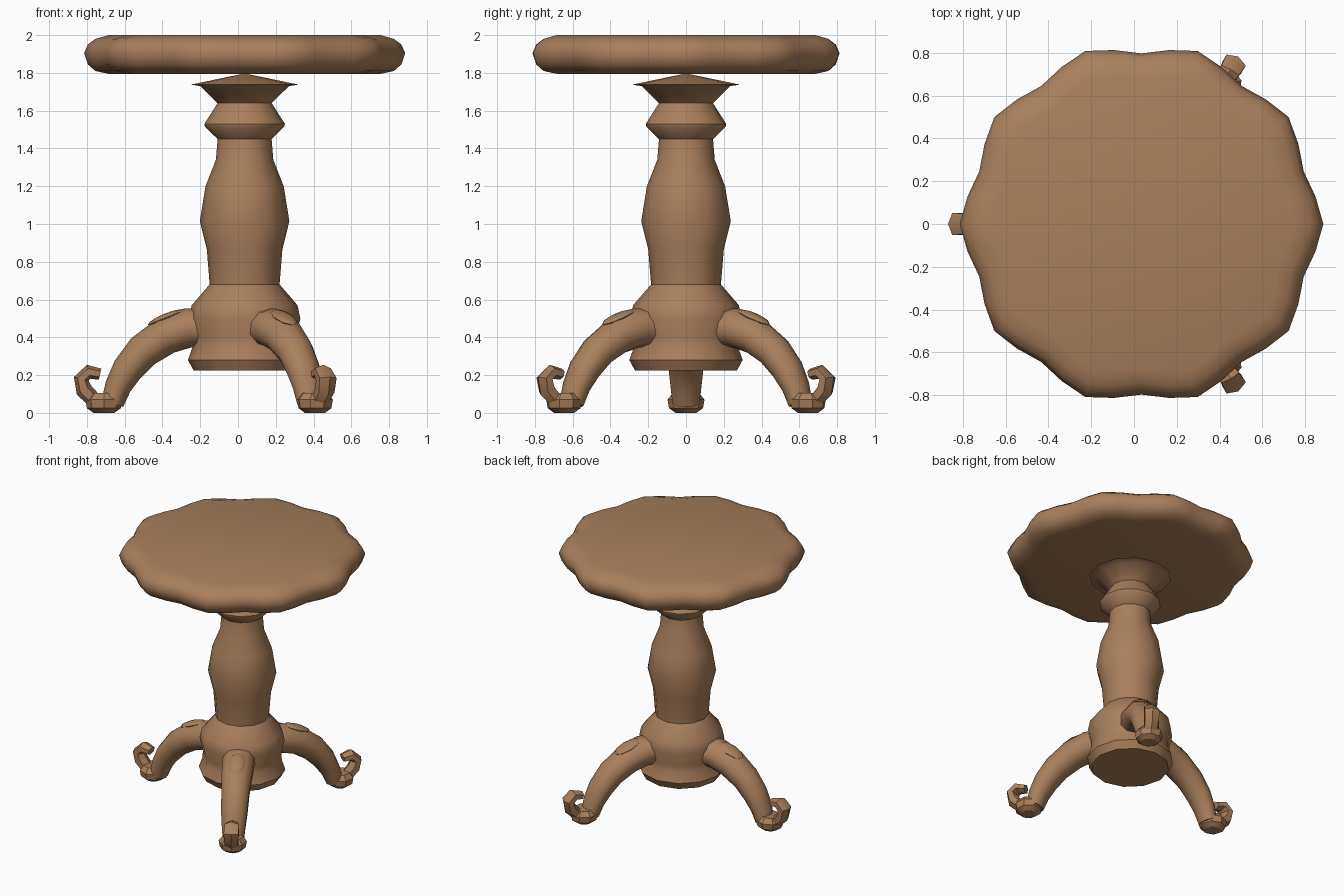
import bpy, bmesh, math
from mathutils import Vector, Matrix

if "Cube" in bpy.data.objects:
    bpy.data.objects.remove(bpy.data.objects["Cube"])

AXIS = Vector((0.035, 0, 0))   # column centre

wood = bpy.data.materials.new("warm wood")
wood.diffuse_color = (0.40, 0.215, 0.105, 1)
wood.use_nodes = True
wood.node_tree.nodes["Principled BSDF"].inputs["Base Color"].default_value = wood.diffuse_color


def finish(name, bm, matrix, angle):
    """Turn a bmesh into a smooth shaded object."""
    bmesh.ops.recalc_face_normals(bm, faces=bm.faces)
    me = bpy.data.meshes.new(name)
    bm.to_mesh(me)
    bm.free()
    me.materials.append(wood)
    ob = bpy.data.objects.new(name, me)
    bpy.context.collection.objects.link(ob)
    me.transform(matrix)
    bpy.ops.object.select_all(action='DESELECT')
    ob.select_set(True)
    bpy.context.view_layer.objects.active = ob
    bpy.ops.object.shade_smooth_by_angle(angle=math.radians(angle))
    return ob


def skin(rings):
    """Join equal rings of points into a closed, capped surface."""
    bm = bmesh.new()
    loops = [[bm.verts.new(p) for p in ring] for ring in rings]
    n = len(loops[0])
    for a, b in zip(loops, loops[1:]):
        for i in range(n):
            j = (i + 1) % n
            bm.faces.new((a[i], a[j], b[j], b[i]))
    bm.faces.new(loops[0])
    bm.faces.new(loops[-1])
    return bm


def tube(path, sides):
    """Bent limb in the xz plane: each point is (x, z, in-plane radius, side radius)."""
    rings = []
    for k, (x, z, ri, rs) in enumerate(path):
        p, q = path[max(k - 1, 0)], path[min(k + 1, len(path) - 1)]
        t = Vector((q[0] - p[0], 0, q[1] - p[1])).normalized()
        nrm = Vector((-t.z, 0, t.x))
        rings.append([Vector((x, 0, z)) + nrm * (ri * math.cos(a)) + Vector((0, rs * math.sin(a), 0))
                      for a in (2 * math.pi * i / sides for i in range(sides))])
    return skin(rings)


# Scalloped table top: ten lobes, rounded rim
lobe = (0.85, 0.823, 0.797, 0.823)
rim = [(0.13, 1.795), (0.06, 1.81), (0.02, 1.845), (0, 1.905),
       (0.02, 1.95), (0.06, 1.98), (0.13, 2.0)]
rings = []
for inset, z in rim:
    ring = []
    for i in range(40):
        a = math.radians(9 * i)
        r = lobe[i % 4] - inset
        ring.append((r * math.cos(a), r * math.sin(a), z))
    rings.append(ring)
finish("table_top", skin(rings), Matrix.Translation(AXIS), 50)

# Turned column
profile = [(0.27, 0.225), (0.30, 0.28), (0.275, 0.35), (0.272, 0.40), (0.295, 0.50),
           (0.28, 0.57), (0.185, 0.68), (0.20, 0.865), (0.237, 1.015), (0.207, 1.20),
           (0.152, 1.34), (0.143, 1.45), (0.21, 1.515), (0.213, 1.53), (0.143, 1.64),
           (0.235, 1.73), (0.285, 1.738), (0.01, 1.795)]
rings = [[(r * math.cos(math.pi * i / 6), r * math.sin(math.pi * i / 6), z) for i in range(12)]
         for r, z in profile]
finish("column", skin(rings), Matrix.Translation(AXIS), 40)

leg_path = [(0.17, 0.45, 0.10, 0.115), (0.30, 0.45, 0.105, 0.115), (0.42, 0.408, 0.10, 0.11),
            (0.54, 0.325, 0.092, 0.10), (0.62, 0.23, 0.082, 0.095), (0.67, 0.14, 0.07, 0.085),
            (0.70, 0.05, 0.06, 0.075)]
toe_path = [(0.79, 0.06, 0.04, 0.05), (0.85, 0.12, 0.045, 0.055), (0.865, 0.18, 0.04, 0.06),
            (0.825, 0.218, 0.038, 0.055), (0.765, 0.205, 0.03, 0.04)]
foot_rings = [(0.055, 0.0), (0.09, 0.025), (0.098, 0.07), (0.07, 0.105)]

# Three legs, each with a raised knee, a flattened foot and a curled toe
for n, deg in enumerate((60, 180, 300), 1):
    place = Matrix.Translation(AXIS) @ Matrix.Rotation(math.radians(deg), 4, 'Z')
    finish(f"leg_{n}", tube(leg_path, 10), place, 50)
    finish(f"curled_toe_{n}", tube(toe_path, 6), place, 40)

    rings = [[(0.745 + r * math.cos(math.pi * i / 4), r * math.sin(math.pi * i / 4), z)
              for i in range(8)] for r, z in foot_rings]
    finish(f"foot_{n}", skin(rings), place, 35)

    bm = bmesh.new()
    knee = (Matrix.Translation((0.415, 0, 0.505)) @ Matrix.Rotation(math.radians(22), 4, 'Y')
            @ Matrix.Diagonal((0.105, 0.06, 0.022, 1)))
    bmesh.ops.create_uvsphere(bm, u_segments=8, v_segments=6, radius=1, matrix=knee)
    finish(f"knee_{n}", bm, place, 50)
